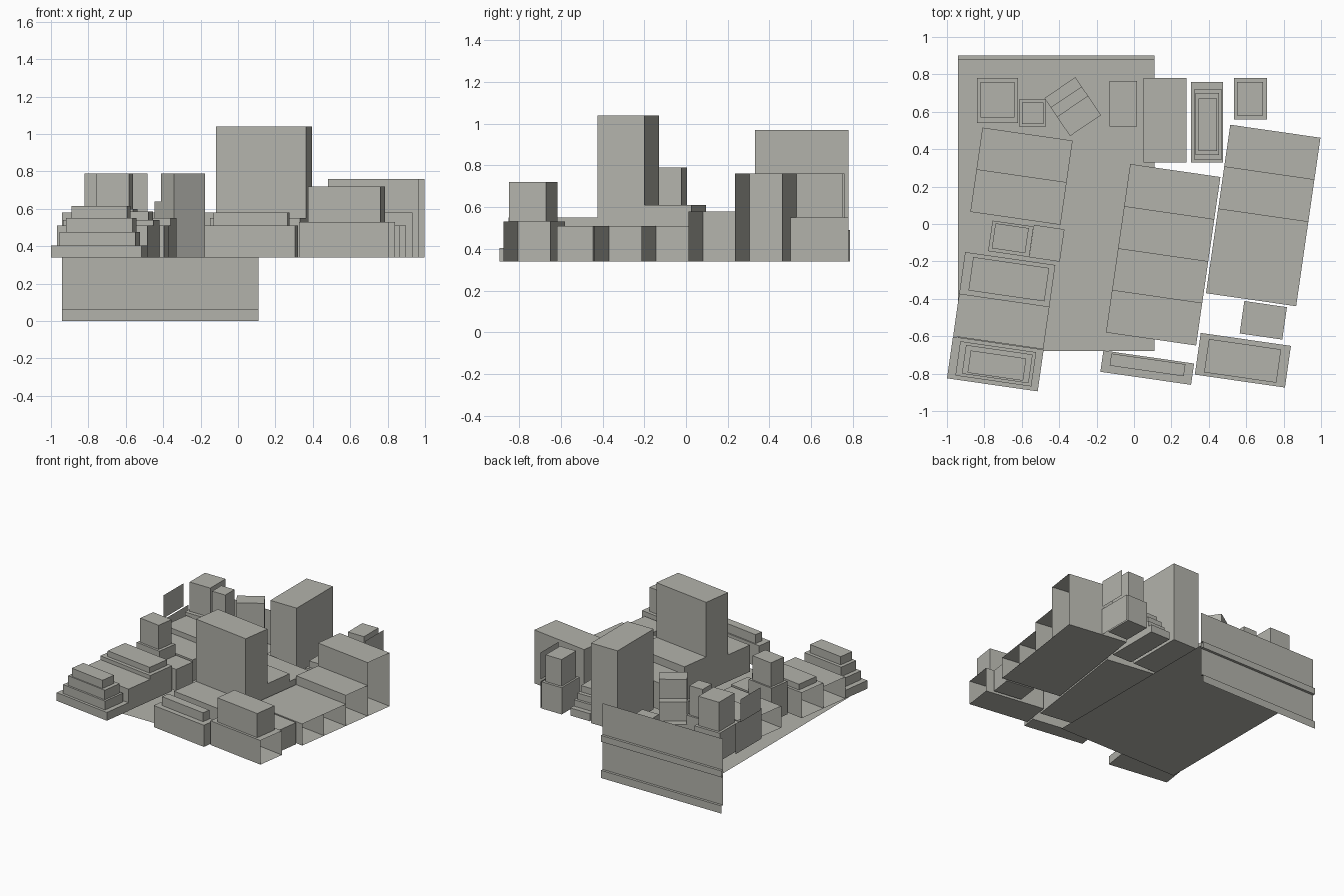
import bpy, math

if "Cube" in bpy.data.objects:
    bpy.data.objects.remove(bpy.data.objects["Cube"])

# one plain warm grey for everything
grey = bpy.data.materials.new("concrete_grey")
grey.diffuse_color = (0.45, 0.45, 0.41, 1)
grey.use_nodes = True
grey.node_tree.nodes["Principled BSDF"].inputs["Base Color"].default_value = grey.diffuse_color
TILT = -8.2      # the street grid is turned slightly
GROUND = 0.34


def make(name, verts, faces):
    me = bpy.data.meshes.new(name)
    me.from_pydata(verts, [], faces)
    me.materials.append(grey)
    ob = bpy.data.objects.new(name, me)
    bpy.context.collection.objects.link(ob)
    return ob


def block(name, x, y, w, d, z0, z1, angle=TILT, open_side=None):
    """Box from its front left corner; one side may be left open."""
    a = math.radians(angle)
    c, s = math.cos(a), math.sin(a)
    ring = [(x + u * c - v * s, y + u * s + v * c)
            for u, v in ((0, 0), (w, 0), (w, d), (0, d))]
    verts = [(p, q, z) for z in (z0, z1) for p, q in ring]
    faces = [(4, 5, 6, 7), (0, 1, 5, 4), (2, 3, 7, 6)]
    if open_side != "left":
        faces.append((3, 0, 4, 7))
    if open_side != "right":
        faces.append((1, 2, 6, 5))
    if z0 == GROUND:                      # floor slab under ground storeys
        faces.append((3, 2, 1, 0))
    make(name, verts, faces)


def straight(name, x0, x1, y0, y1, z0, z1):
    block(name, x0, y0, x1 - x0, y1 - y0, z0, z1, 0)


def row(name, x, y, heights, w=0.487, d=0.2275, open_side=None):
    """Terrace of lots running back from a front left corner."""
    a = math.radians(TILT)
    for i, h in enumerate(heights):
        block(f"{name}_{i + 1}", x - math.sin(a) * d * i, y + math.cos(a) * d * i,
              w, d, GROUND, h, TILT, open_side)


# ground plate and the banded wall along the back
make("ground_plate", [(-.94, -.68, .31), (.11, -.68, .31),
                      (.11, .88, .31), (-.94, .88, .31)], [(0, 1, 2, 3)])


def strip(name, profile):
    make(name, [(x, y, z) for y, z in profile for x in (-.94, .11)],
         [(2 * i, 2 * i + 2, 2 * i + 3, 2 * i + 1) for i in range(len(profile) - 1)])


strip("back_wall", [(.90, 0), (.90, .06), (.88, .06), (.88, .58)])
strip("back_wall_band", [(.88, .285), (.90, .285), (.90, .335), (.88, .335)])

# middle row with the tall tower
row("middle_house", -.15, -.58, (.55, 1.04, .61, .55))
block("middle_front_house", -.18, -.79, .49, .115, GROUND, .51)
block("middle_front_upper", -.13, -.757, .40, .065, .51, .58)

# right row, open on its right side
row("right_house", .385, -.37, (.51, .51, .58, .76), open_side="right")
block("right_front_house", .325, -.805, .487, .225, GROUND, .53, open_side="right")
block("right_front_upper", .375, -.793, .39, .18, .53, .72)
block("right_shed", .565, -.585, .23, .175, GROUND, .51)

# left row, open on its left side
row("left_back_house", -.875, .065, (.51, .55), open_side="left")
block("left_house", -.967, -.60, .487, .2275, GROUND, .51, open_side="left")
block("left_stepped_house", -.935, -.375, .487, .2275, GROUND, .54, open_side="left")
block("left_stepped_upper", -.885, -.355, .41, .18, .54, .585)
tiers = [(-1, -.825, .49, .225, .405), (-.955, -.81, .41, .185, .475),
         (-.92, -.80, .36, .155, .55), (-.89, -.795, .30, .12, .615)]
z = GROUND
for i, (x, y, w, d, top) in enumerate(tiers):
    block(f"left_terrace_{i + 1}", x, y, w, d, z, top)
    z = top
block("small_tower_base", -.78, -.145, .222, .165, GROUND, .60)
block("small_tower_top", -.76, -.13, .18, .135, .60, .79)
block("small_tower_annex", -.56, -.178, .165, .175, GROUND, .51)

# back line of separate buildings
straight("corner_tower_base", -.84, -.62, .54, .78, GROUND, .56)
straight("corner_tower_top", -.82, -.64, .57, .76, .56, .79)
straight("slim_tower_base", -.615, -.47, .52, .665, GROUND, .56)
straight("slim_tower_top", -.60, -.485, .535, .65, .56, .79)
straight("low_store", -.13, .015, .52, .765, GROUND, .42)
straight("back_tower", .05, .28, .33, .78, GROUND, .97)
straight("right_tower_base", .535, .71, .56, .78, GROUND, .55)
straight("right_tower_top", .55, .69, .58, .76, .55, .76)

# turned building that steps down toward the back
for i, depth in enumerate((.245, .185, .125)):
    block(f"turned_step_{i + 1}", -.342, .47, .20, depth,
          GROUND + .15 * i, GROUND + .15 * (i + 1), 34)

# stepped pavilion
steps = [(.305, .475, .33, .76, .40), (.32, .47, .345, .72, .45),
         (.33, .455, .37, .70, .50), (.345, .445, .39, .67, .55)]
z = GROUND
for i, (x0, x1, y0, y1, top) in enumerate(steps):
    straight(f"pavilion_step_{i + 1}", x0, x1, y0, y1, z, top)
    z = top

# free-standing screens at both sides
for name, x, y0, y1, z0, z1 in (("left_screen_low", -.865, .30, .62, GROUND, .58),
                                ("left_screen_high", -.88, .33, .58, .58, .76),
                                ("right_screen_low", .72, .50, .78, GROUND, .55),
                                ("right_screen_high", .74, .53, .75, .55, .76)):
    make(name, [(x, y0, z0), (x, y1, z0), (x, y1, z1), (x, y0, z1)], [(0, 1, 2, 3)])
